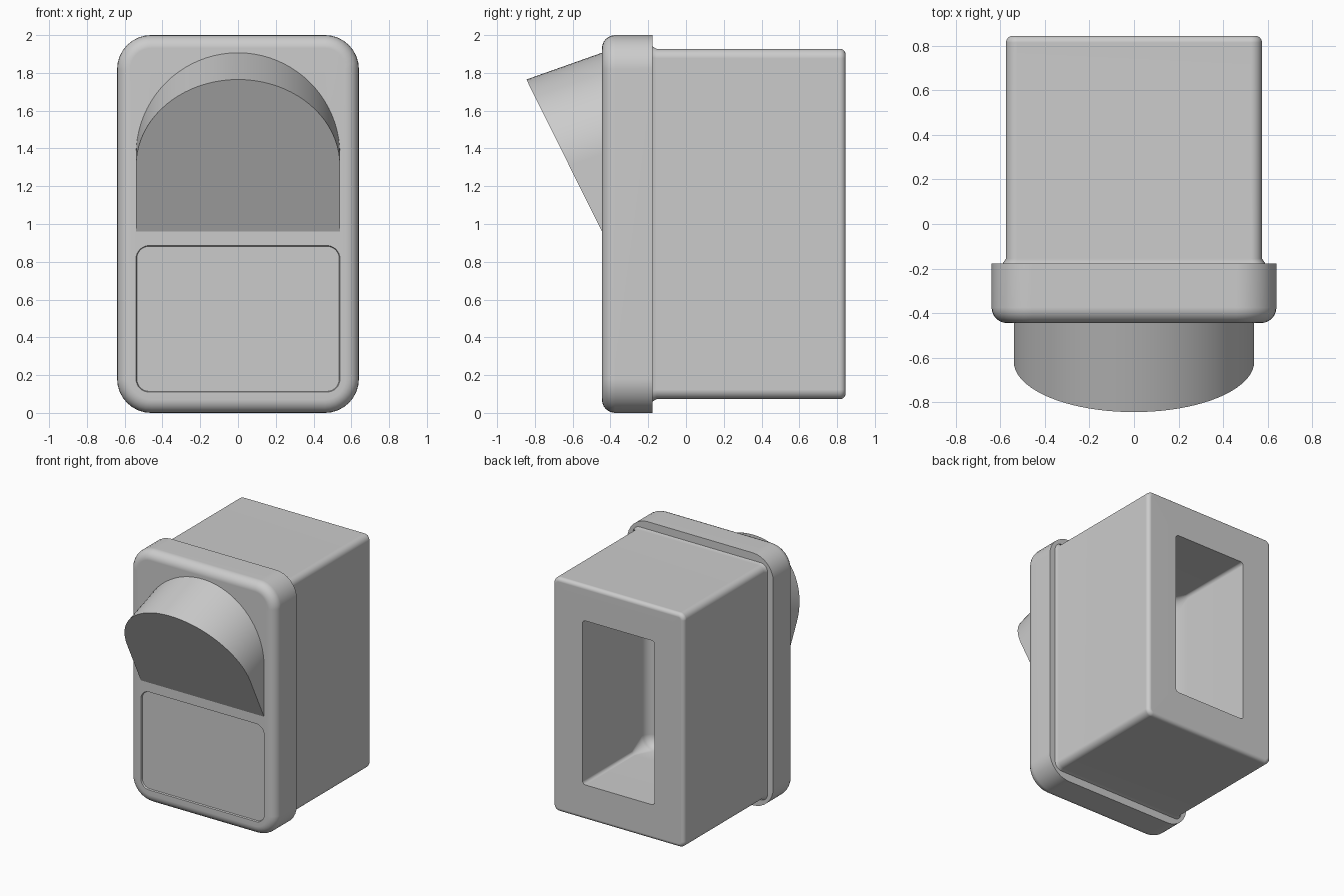
import bpy, bmesh, math

cube = bpy.data.objects.get("Cube")
if cube:
    bpy.data.objects.remove(cube, do_unlink=True)

COLOUR = (0.6, 0.6, 0.6, 1)
grey = bpy.data.materials.new("plain_grey")
grey.use_nodes = True
grey.diffuse_color = COLOUR
grey.node_tree.nodes["Principled BSDF"].inputs["Base Color"].default_value = COLOUR

STEPS = 8


def ring(w, h, r, y, zc=1.0):
    """Rounded rectangle in the xz plane, from half width and half height."""
    pts = []
    for i, (sx, sz) in enumerate([(1, 1), (-1, 1), (-1, -1), (1, -1)]):
        for k in range(STEPS + 1):
            a = math.pi / 2 * (i + k / STEPS)
            pts.append((sx * (w - r) + r * math.cos(a), y,
                        zc + sz * (h - r) + r * math.sin(a)))
    return pts


def rounded_edge(w, h, r, y, b, direction):
    """Rings that round an end edge with bevel b, towards the given y direction."""
    out = []
    for k in range(7):
        a = math.pi / 2 * k / 6
        d = b * (1 - math.cos(a))
        out.append(ring(w - d, h - d, r - d, y - direction * b * (1 - math.sin(a))))
    return out


def loft(name, rings):
    """Skin consecutive rings, cap both ends and shade smoothly."""
    bm = bmesh.new()
    loops = [[bm.verts.new(p) for p in pts] for pts in rings]
    for a, b in zip(loops, loops[1:]):
        n = len(a)
        for i in range(n):
            j = (i + 1) % n
            bm.faces.new((a[i], a[j], b[j], b[i]))
    bm.faces.new(loops[0])
    bm.faces.new(loops[-1])
    bmesh.ops.recalc_face_normals(bm, faces=bm.faces)
    mesh = bpy.data.meshes.new(name)
    bm.to_mesh(mesh)
    bm.free()
    mesh.materials.append(grey)
    obj = bpy.data.objects.new(name, mesh)
    bpy.context.collection.objects.link(obj)
    bpy.ops.object.select_all(action='DESELECT')
    obj.select_set(True)
    bpy.context.view_layer.objects.active = obj
    bpy.ops.object.shade_smooth_by_angle(angle=math.radians(35))
    mod = obj.modifiers.new("even_shading", 'WEIGHTED_NORMAL')
    mod.keep_sharp = True
    return obj


# Front bezel: rounded front edge and a shallow recessed lower panel
PANEL = (0.54, 0.388)
FRONT = -0.445
bezel = [ring(0.64, 1.0, 0.18, -0.178)]
bezel += rounded_edge(0.64, 1.0, 0.18, FRONT, 0.07, -1)
bezel += [ring(*PANEL, 0.07, FRONT, 0.498),
          ring(PANEL[0] - 0.004, PANEL[1] - 0.004, 0.066, FRONT + 0.012, 0.498)]
loft("front_bezel", bezel)

# Body: rounded box with a deep pocket opening in its back
BACK = 0.845
body = [ring(0.59, 0.94, 0.06, -0.2), ring(0.59, 0.94, 0.06, -0.178),
        ring(0.575, 0.927, 0.05, -0.155)]
body += rounded_edge(0.575, 0.927, 0.05, BACK, 0.03, 1)
body += [ring(0.315, 0.65, 0.025, BACK), ring(0.315, 0.65, 0.025, 0.225)]
# Pocket end with rounded inner corners
for k in range(7):
    a = math.pi / 2 * k / 6
    d = 0.015 + 0.08 * (1 - math.cos(a))
    body.append(ring(0.315 - d, 0.65 - d, 0.11 - d, 0.13 - 0.08 * math.sin(a)))
loft("body", body)

# Hood: arch swept forward and down, cut off by a sloping plane
RADIUS, CENTRE, BASE, TOP = 0.54, 1.37, 0.96, 1.91
arch = [(RADIUS, BASE)]
arch += [(RADIUS * math.cos(math.pi * k / 40), CENTRE + RADIUS * math.sin(math.pi * k / 40))
         for k in range(41)]
arch += [(-RADIUS, BASE)]
back_ring, front_ring = [], []
for x, z in arch:
    t = (z - BASE) / (TOP - BASE)
    back_ring.append((x, FRONT + 0.01, z))
    front_ring.append((x, FRONT - 0.4 * t, z - 0.145 * t))
loft("hood", [back_ring, front_ring])
